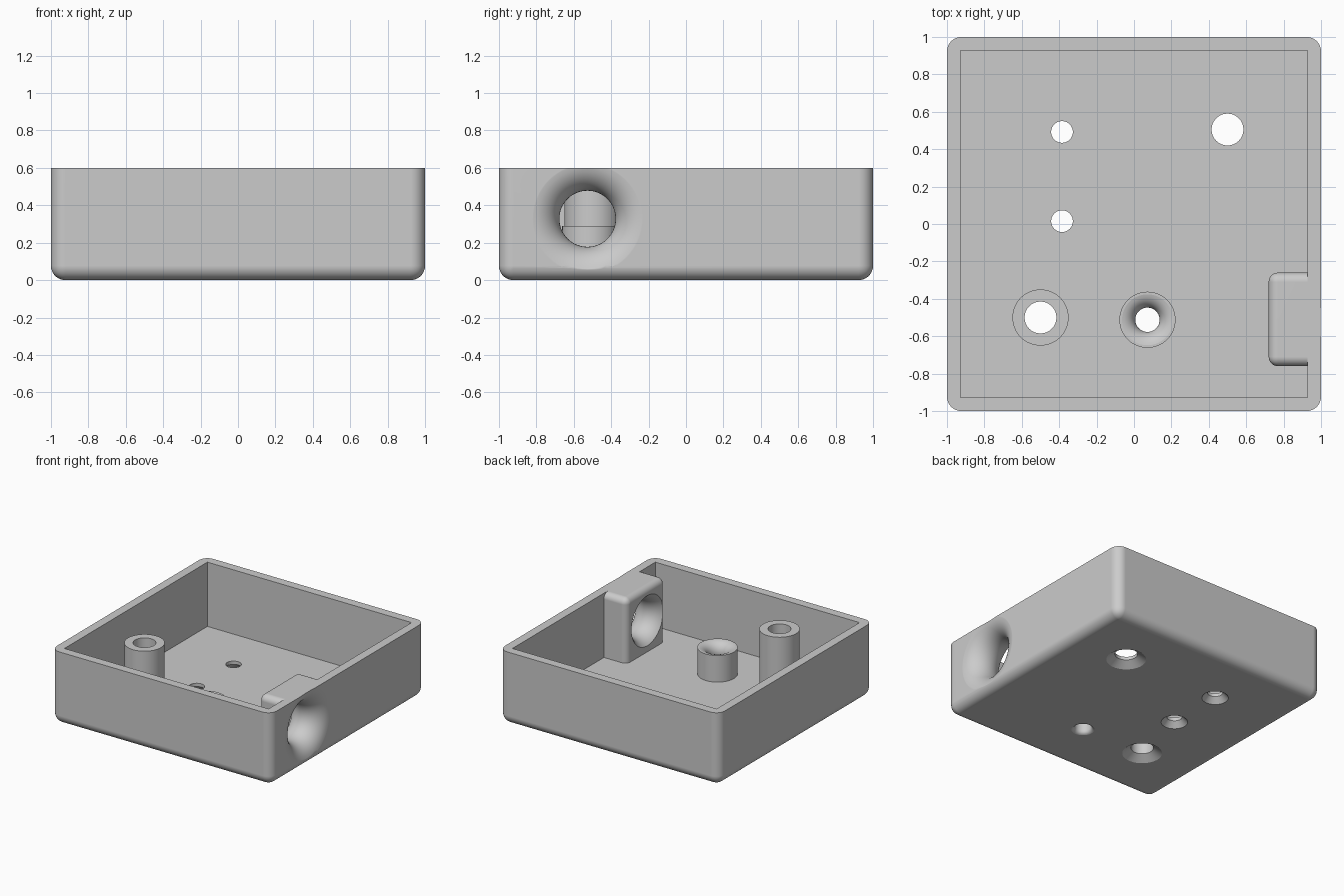
import bpy, bmesh, math
from mathutils import Matrix, Vector

cube = bpy.data.objects.get("Cube")
if cube:
    bpy.data.objects.remove(cube, do_unlink=True)

grey = bpy.data.materials.new("light_grey_plastic")
grey.use_nodes = True
COLOUR = (0.6, 0.6, 0.6, 1)
grey.diffuse_color = COLOUR
grey.node_tree.nodes["Principled BSDF"].inputs["Base Color"].default_value = COLOUR


def finish(bm, name):
    bmesh.ops.recalc_face_normals(bm, faces=bm.faces)
    mesh = bpy.data.meshes.new(name)
    bm.to_mesh(mesh)
    bm.free()
    mesh.materials.append(grey)
    obj = bpy.data.objects.new(name, mesh)
    bpy.context.collection.objects.link(obj)
    return obj


def box(name, lo, hi, radius=0, keep_sharp=None):
    """Box between two corners; edges are rounded unless keep_sharp says so."""
    bm = bmesh.new()
    bmesh.ops.create_cube(bm, size=1)
    lo, hi = Vector(lo), Vector(hi)
    for v in bm.verts:
        v.co = [lo[i] if v.co[i] < 0 else hi[i] for i in range(3)]
    if radius:
        edges = [e for e in bm.edges if not keep_sharp(*[v.co for v in e.verts])]
        bmesh.ops.bevel(bm, geom=edges, offset=radius, segments=8,
                        profile=0.5, affect='EDGES')
    return finish(bm, name)


def lathe(name, profile, place, sides=64):
    """Solid of revolution from (radius, height) points."""
    bm = bmesh.new()
    rings = []
    for r, h in profile:
        angles = [2 * math.pi * i / sides for i in range(sides)]
        rings.append([bm.verts.new((r * math.cos(a), r * math.sin(a), h)) for a in angles])
    for low, high in zip(rings, rings[1:]):
        for i in range(sides):
            j = (i + 1) % sides
            bm.faces.new((low[i], low[j], high[j], high[i]))
    bm.faces.new(rings[0])
    bm.faces.new(rings[-1])
    bm.transform(place)
    return finish(bm, name)


def flare(major, minor, centre, start, end, steps):
    """Profile points of a throat that opens along a circular arc."""
    pts = []
    for i in range(steps + 1):
        t = math.radians(start + (end - start) * i / steps)
        pts.append((major - minor * math.cos(t), centre + minor * math.sin(t)))
    return pts


def combine(target, other, operation):
    mod = target.modifiers.new(operation.lower(), 'BOOLEAN')
    mod.operation = operation
    mod.solver = 'EXACT'
    mod.object = other
    bpy.context.view_layer.objects.active = target
    bpy.ops.object.modifier_apply(modifier=mod.name)
    bpy.data.objects.remove(other, do_unlink=True)


def at(x, y):
    return Matrix.Translation((x, y, 0))


TOP, FLOOR, INNER = 0.6, 0.072, 0.928

# Open tray with rounded outside edges and a sharp rim
tray = box("tray", (-1, -1, 0), (1, 1, TOP), 0.077,
           lambda a, b: min(a.z, b.z) > 0.5)
combine(tray, box("cavity", (-INNER, -INNER, FLOOR), (INNER, INNER, 1)), 'DIFFERENCE')

# Rounded block behind the side opening
combine(tray, box("port_block", (0.72, -0.76, 0.04), (0.96, -0.26, TOP), 0.05,
                  lambda a, b: max(a.z, b.z) < 0.1 or min(a.x, b.x) > 0.9), 'UNION')

# Tall and short posts
TALL, SHORT = (-0.5, -0.5), (0.072, -0.512)
for spot, height in ((TALL, 0.598), (SHORT, 0.29)):
    combine(tray, lathe("post", [(0.15, 0.03), (0.15, height)], at(*spot)), 'UNION')

# Countersunk screw holes, open through the floor or post
for spot, r, wide in ((TALL, 0.085, 0.15), ((0.5, 0.505), 0.085, 0.15),
                      ((-0.385, 0.492), 0.058, 0.1), ((-0.385, 0.015), 0.058, 0.1)):
    depth = 0.045
    slope = (wide - r) / depth
    profile = [(wide + slope * 0.01, -0.01), (r, depth), (r, 0.8)]
    combine(tray, lathe("screw_hole", profile, at(*spot)), 'DIFFERENCE')

# Cable hole through the short post, flared at both ends
profile = ([(0.095, -0.05)] + flare(0.095, 0.03, 0.029, -90, 0, 6)
           + flare(0.149, 0.084, 0.207, 0, 90, 10) + [(0.149, 0.4)])
combine(tray, lathe("cable_hole", profile, at(*SHORT)), 'DIFFERENCE')

# Trumpet-shaped opening through the side wall and block
profile = flare(0.31, 0.16, 0.841, -62, 90, 20) + [(0.31, 1.1)]
sideways = Matrix.Translation((0, -0.527, 0.328)) @ Matrix.Rotation(math.pi / 2, 4, 'Y')
combine(tray, lathe("side_opening", profile, sideways), 'DIFFERENCE')

# Smooth curves, crisp edges, flat large faces
bpy.ops.object.select_all(action='DESELECT')
tray.select_set(True)
bpy.context.view_layer.objects.active = tray
bpy.ops.object.shade_smooth_by_angle(angle=math.radians(30))
weighted = tray.modifiers.new("weighted_normals", 'WEIGHTED_NORMAL')
weighted.keep_sharp = True
